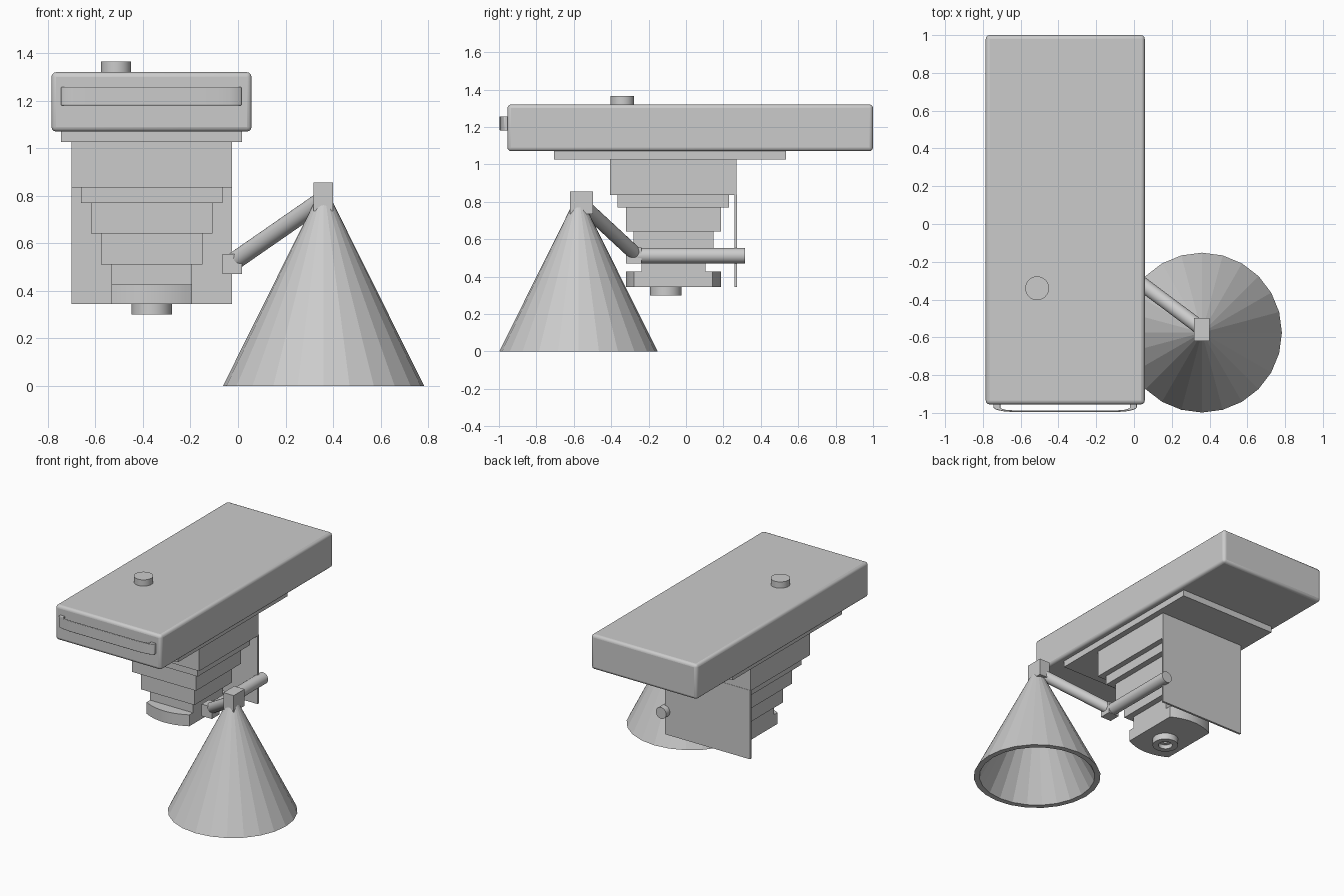
import bpy, bmesh, math
from mathutils import Vector

cube = bpy.data.objects.get("Cube")
if cube:
    bpy.data.objects.remove(cube, do_unlink=True)

grey = bpy.data.materials.new("neutral_grey")
grey.use_nodes = True
tone = (0.6, 0.6, 0.6, 1)
grey.diffuse_color = tone
grey.node_tree.nodes["Principled BSDF"].inputs["Base Color"].default_value = tone


def finish(name, bm, bevel=0, segments=3, smooth=False):
    bmesh.ops.recalc_face_normals(bm, faces=bm.faces)
    mesh = bpy.data.meshes.new(name)
    bm.to_mesh(mesh)
    bm.free()
    mesh.materials.append(grey)
    obj = bpy.data.objects.new(name, mesh)
    bpy.context.collection.objects.link(obj)
    if bevel:
        mod = obj.modifiers.new("rounding", "BEVEL")
        mod.width, mod.segments = bevel, segments
    if smooth:
        bpy.ops.object.select_all(action="DESELECT")
        obj.select_set(True)
        bpy.context.view_layer.objects.active = obj
        bpy.ops.object.shade_smooth_by_angle(angle=math.radians(35))
    return obj


def box(name, x, y, z, bevel=0):
    bm = bmesh.new()
    bmesh.ops.create_cube(bm, size=1)
    for v in bm.verts:
        v.co = [lo + (c + 0.5) * (hi - lo) for c, (lo, hi) in zip(v.co, (x, y, z))]
    return finish(name, bm, bevel, smooth=bevel > 0)


def rod(name, start, end, radius, sides=24):
    a, b = Vector(start), Vector(end)
    bm = bmesh.new()
    bmesh.ops.create_cone(bm, cap_ends=True, segments=sides, radius1=radius,
                          radius2=radius, depth=(b - a).length)
    turn = (b - a).to_track_quat("Z", "Y")
    for v in bm.verts:
        v.co = turn @ v.co + (a + b) / 2
    return finish(name, bm, smooth=True)


def extrude(name, outline, z0, z1, bevel=0):
    bm = bmesh.new()
    face = bm.faces.new([bm.verts.new((x, y, z0)) for x, y in outline])
    top = bmesh.ops.extrude_face_region(bm, geom=[face])["geom"]
    for v in top:
        if isinstance(v, bmesh.types.BMVert):
            v.co.z = z1
    return finish(name, bm, bevel, 2, smooth=True)


def lathe(name, profile, centre, sides, smooth):
    bm = bmesh.new()
    rings = []
    for r, z in profile:
        ring = []
        for i in range(sides):
            t = math.tau * i / sides
            ring.append(bm.verts.new((centre[0] + r * math.sin(t),
                                      centre[1] + r * math.cos(t), z)))
        rings.append(ring)
    for low, high in zip(rings, rings[1:]):
        for i in range(sides):
            j = (i + 1) % sides
            bm.faces.new((low[i], low[j], high[j], high[i]))
    bm.faces.new(rings[0])
    bm.faces.new(rings[-1])
    return finish(name, bm, smooth=smooth)


# Long housing, its top knob and the mounting plate under it
box("housing", (-0.785, 0.057), (-0.955, 1.0), (1.07, 1.32), 0.02)
rod("top_knob", (-0.513, -0.34, 1.31), (-0.513, -0.34, 1.365), 0.063, 32)
box("mounting_plate", (-0.745, 0.017), (-0.705, 0.535), (1.025, 1.075))

# Bowed front handle with two feet
mid = -0.365
half = [(0.38, -0.95), (0.38, -0.972), (0.365, -0.983), (0.33, -0.991), (0.27, -0.996)]
inner = [(0.27, -0.987), (0.32, -0.983), (0.343, -0.975), (0.343, -0.95)]
side = half + inner
outline = [(mid + x, y) for x, y in reversed(half)] 
outline = [(mid - x, y) for x, y in half] + outline
outline += [(mid + x, y) for x, y in reversed(inner)]
outline += [(mid - x, y) for x, y in inner]
outline[len(half) * 2:] = [(mid + x, y) for x, y in reversed(inner)] + \
                          [(mid - x, y) for x, y in inner]
extrude("front_handle", outline, 1.18, 1.257, 0.003)

# Stepped body, each tier narrower than the one above
tiers = [("body_block", 0.338, 0.835, 1.03), ("tier_one", 0.298, 0.77, 0.835),
         ("tier_two", 0.255, 0.64, 0.77), ("tier_three", 0.213, 0.51, 0.64),
         ("neck", 0.17, 0.42, 0.51)]
cx, cy = -0.363, -0.067
for name, h, z0, z1 in tiers:
    box(name, (cx - h, cx + h), (cy - h, cy + h), (z0, z1))

# Foot block with bowed front and back ends
arc = [(0.17 * t / 6, 0.21 + 0.045 * (1 - (t / 6) ** 2)) for t in range(-6, 7)]
foot = [(cx + x, cy + y) for x, y in arc] + [(cx - x, cy - y) for x, y in arc]
extrude("foot_block", foot, 0.345, 0.427)

# Ring lens with a recessed centre
lathe("lens_ring", [(0.085, 0.35), (0.085, 0.30), (0.047, 0.30), (0.047, 0.33),
                    (0.02, 0.33), (0.02, 0.345)], (cx, -0.108), 32, True)

# Thin back plate
box("back_plate", (-0.70, -0.025), (0.258, 0.273), (0.345, 0.84))

# Jointed arm
box("elbow_joint", (-0.065, 0.017), (-0.32, -0.237), (0.47, 0.555))
rod("side_rod", (-0.022, -0.26, 0.512), (-0.022, 0.315, 0.512), 0.041)
rod("slanted_arm", (-0.015, -0.275, 0.525), (0.36, -0.555, 0.785), 0.038)
box("cone_joint", (0.318, 0.40), (-0.62, -0.497), (0.735, 0.855))

# Hollow faceted cone
lathe("cone_shade", [(0.008, 0.70), (0.385, 0.0), (0.423, 0.0), (0.008, 0.835)],
      (0.36, -0.575), 24, False)
